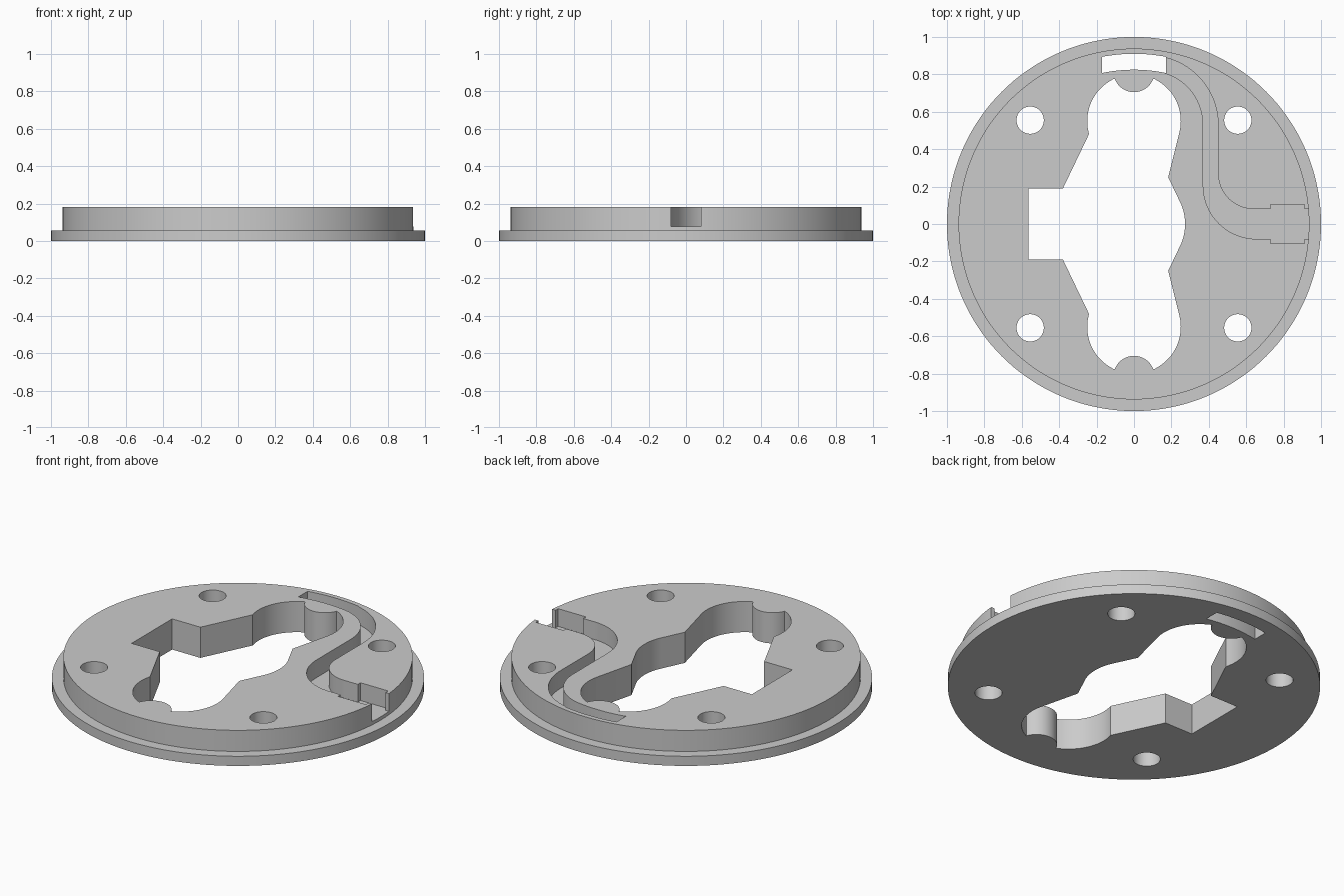
import bpy, bmesh
from math import sin, cos, radians, atan2, degrees

cube = bpy.data.objects.get("Cube")
if cube:
    bpy.data.objects.remove(cube, do_unlink=True)

TOP, FLOOR = 0.182, 0.077

grey = bpy.data.materials.new("light_grey")
grey.use_nodes = True
grey.diffuse_color = (0.6, 0.6, 0.6, 1)
grey.node_tree.nodes["Principled BSDF"].inputs["Base Color"].default_value = (0.6, 0.6, 0.6, 1)


def arc(cx, cy, r, a0, a1, n=24):
    """Points along an arc, angles in degrees."""
    angles = [radians(a0 + (a1 - a0) * i / n) for i in range(n + 1)]
    return [(cx + r * cos(a), cy + r * sin(a)) for a in angles]


def make(name, bm):
    bmesh.ops.recalc_face_normals(bm, faces=bm.faces)
    mesh = bpy.data.meshes.new(name)
    bm.to_mesh(mesh)
    bm.free()
    mesh.materials.append(grey)
    ob = bpy.data.objects.new(name, mesh)
    bpy.context.collection.objects.link(ob)
    return ob


def prism(name, points, z0, z1):
    """Extrude a flat outline from z0 to z1."""
    bm = bmesh.new()
    face = bm.faces.new([bm.verts.new((x, y, z0)) for x, y in points])
    new = bmesh.ops.extrude_face_region(bm, geom=[face])["geom"]
    verts = [v for v in new if isinstance(v, bmesh.types.BMVert)]
    bmesh.ops.translate(bm, verts=verts, vec=(0, 0, z1 - z0))
    return make(name, bm)


def lathe(name, profile, n=144):
    """Revolve a radius/height profile and cap both ends."""
    bm = bmesh.new()
    rings = [[bm.verts.new((r * cos(radians(360 * i / n)), r * sin(radians(360 * i / n)), z))
              for i in range(n)] for r, z in profile]
    for a, b in zip(rings, rings[1:]):
        for i in range(n):
            j = (i + 1) % n
            bm.faces.new((a[i], a[j], b[j], b[i]))
    bm.faces.new(rings[0])
    bm.faces.new(rings[-1])
    return make(name, bm)


def cut(body, cutter):
    cutter.hide_render = True
    mod = body.modifiers.new(cutter.name, 'BOOLEAN')
    mod.operation = 'DIFFERENCE'
    mod.solver = 'EXACT'
    mod.object = cutter
    bpy.context.view_layer.objects.active = body
    bpy.ops.object.modifier_apply(modifier=mod.name)
    bpy.data.objects.remove(cutter, do_unlink=True)


# Disc with a thin flange at its foot
body = lathe("mounting_disc", [(1, 0), (1, 0.057), (0.938, 0.057), (0.938, TOP)])

# Central opening: upper half from right to left, mirrored for the lower half
LOBE_Y, LOBE_R, LUG_Y, LUG_R = 0.55, 0.25, 0.815, 0.11
tip = degrees(atan2(0.227, 0.105))
half = arc(0, 0, 0.273, 0, 28, 10)
half += [(0.183, 0.25)]
half += arc(0, LOBE_Y, LOBE_R, -14, tip)
half += arc(0, LUG_Y, LUG_R, -20, -160)
half += arc(0, LOBE_Y, LOBE_R, 180 - tip, 196)
half += [(-0.38, 0.19), (-0.565, 0.19)]
lower = [(x, -y) for x, y in reversed(half[1:])]
cut(body, prism("central_opening", half + lower, -0.1, 0.4))

# Four screw holes
for sx in (-1, 1):
    for sy in (-1, 1):
        ring = arc(sx * 0.555, sy * 0.555, 0.073, 0, 360, 40)[:-1]
        cut(body, prism("screw_hole", ring, -0.1, 0.4))

# Curved slot passing right through behind the lug
out_a = degrees(atan2(0.894, 0.17))
in_a = degrees(atan2(0.807, 0.17))
slot = arc(0, 0, 0.91, out_a, 180 - out_a) + arc(0, 0, 0.825, 180 - in_a, in_a)
cut(body, prism("through_slot", slot, -0.1, 0.4))

# S-shaped cable channel ending in a wider pocket at the rim
channel = [(0.1, 0.88)]
channel += arc(0.08, 0.53, 0.37, 76, 0)
channel += arc(0.64, 0.27, 0.19, 180, 270)
channel += [(0.73, 0.08), (0.73, 0.105), (0.912, 0.105), (0.912, 0.08), (1.1, 0.08)]
channel += [(x, -y) for x, y in reversed(channel[-5:])]
channel += arc(0.655, 0.205, 0.285, 270, 180)
channel += arc(0.08, 0.53, 0.29, 0, 72)
channel += [(0.1, 0.835)]
cut(body, prism("cable_channel", channel, FLOOR, 0.4))

# Smooth curved walls, crisp edges
bpy.ops.object.select_all(action='DESELECT')
body.select_set(True)
bpy.context.view_layer.objects.active = body
bpy.ops.object.shade_smooth_by_angle(angle=radians(25))
